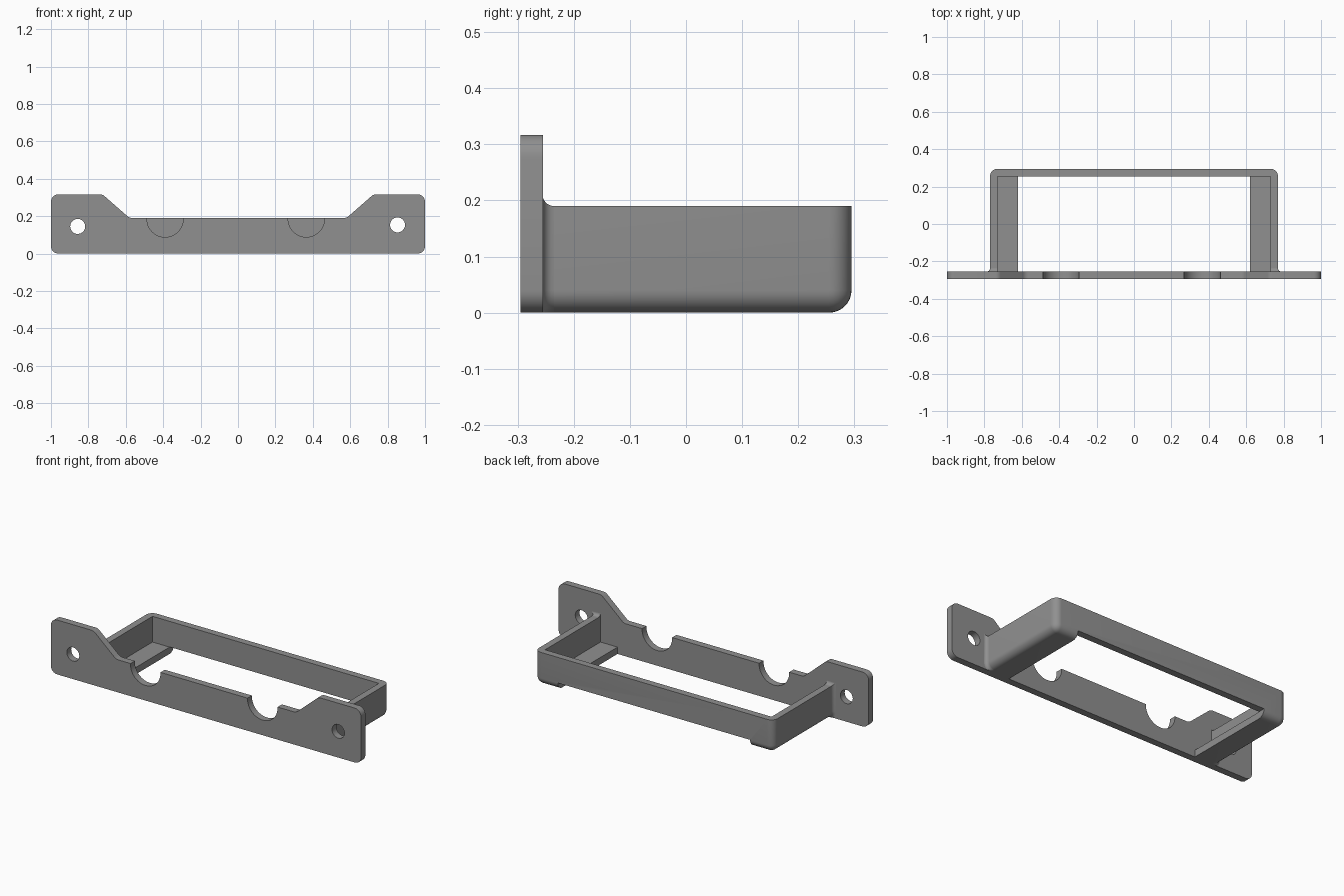
import bpy, bmesh, math

if "Cube" in bpy.data.objects:
    bpy.data.objects.remove(bpy.data.objects["Cube"])

grey = bpy.data.materials.new("mid grey")
grey.diffuse_color = (0.28, 0.28, 0.28, 1)
grey.use_nodes = True
grey.node_tree.nodes["Principled BSDF"].inputs["Base Color"].default_value = grey.diffuse_color


def finish(name, bm):
    bmesh.ops.recalc_face_normals(bm, faces=bm.faces)
    me = bpy.data.meshes.new(name)
    bm.to_mesh(me)
    bm.free()
    ob = bpy.data.objects.new(name, me)
    bpy.context.collection.objects.link(ob)
    me.materials.append(grey)
    return ob


def box(name, x0, x1, y0, y1, z0, z1, bevel=None, r=0.04):
    bm = bmesh.new()
    bmesh.ops.create_cube(bm, size=1)
    for v in bm.verts:
        v.co = (x1 if v.co.x > 0 else x0, y1 if v.co.y > 0 else y0, z1 if v.co.z > 0 else z0)
    if bevel:
        edges = [e for e in bm.edges if bevel((e.verts[0].co + e.verts[1].co) / 2)]
        bmesh.ops.bevel(bm, geom=edges, offset=r, segments=8, profile=0.5, affect='EDGES')
    return finish(name, bm)


def cylinder(name, x, z, r):
    bpy.ops.mesh.primitive_cylinder_add(vertices=48, radius=r, depth=0.3,
                                        location=(x, -0.275, z), rotation=(math.pi / 2, 0, 0))
    ob = bpy.context.object
    ob.name = name
    return ob


def cut(ob, cutters):
    bpy.context.view_layer.objects.active = ob
    for c in cutters:
        m = ob.modifiers.new("cut", 'BOOLEAN')
        m.operation, m.solver, m.object = 'DIFFERENCE', 'EXACT', c
        bpy.ops.object.modifier_apply(modifier=m.name)
    for c in cutters:
        bpy.data.objects.remove(c)


def smooth(ob):
    bpy.ops.object.select_all(action='DESELECT')
    ob.select_set(True)
    bpy.context.view_layer.objects.active = ob
    bpy.ops.object.shade_smooth_by_angle(angle=math.radians(30))


def rounded(corners, segments=8):
    """Round each (x, z, radius) corner of an outline."""
    out = []
    n = len(corners)
    for i, (x, z, r) in enumerate(corners):
        ax, az = corners[i - 1][0] - x, corners[i - 1][1] - z
        bx, bz = corners[(i + 1) % n][0] - x, corners[(i + 1) % n][1] - z
        la, lb = math.hypot(ax, az), math.hypot(bx, bz)
        ax, az, bx, bz = ax / la, az / la, bx / lb, bz / lb
        half = math.acos(ax * bx + az * bz) / 2
        t, d = r / math.tan(half), r / math.sin(half)
        lm = math.hypot(ax + bx, az + bz)
        cx, cz = x + (ax + bx) / lm * d, z + (az + bz) / lm * d
        a0 = math.atan2(z + az * t - cz, x + ax * t - cx)
        a1 = math.atan2(z + bz * t - cz, x + bx * t - cx)
        sweep = (a1 - a0 + math.pi) % (2 * math.pi) - math.pi
        for k in range(segments + 1):
            a = a0 + sweep * k / segments
            out.append((cx + r * math.cos(a), cz + r * math.sin(a)))
    return out


# Mounting plate with raised ears
half = [(1, 0, 0.04), (1, 0.317, 0.04), (0.725, 0.317, 0.04), (0.58, 0.19, 0.04)]
outline = rounded(half + [(-x, z, r) for x, z, r in reversed(half)])
bm = bmesh.new()
face = bm.faces.new([bm.verts.new((x, -0.295, z)) for x, z in outline])
ext = bmesh.ops.extrude_face_region(bm, geom=[face])
bmesh.ops.translate(bm, vec=(0, 0.04, 0),
                    verts=[g for g in ext["geom"] if isinstance(g, bmesh.types.BMVert)])
plate = finish("mounting_plate", bm)
# Cable notches and screw holes
cut(plate, [cylinder("notch_cutter", -0.39, 0.185, 0.097),
            cylinder("notch_cutter", 0.365, 0.185, 0.097),
            cylinder("hole_cutter", -0.857, 0.145, 0.04),
            cylinder("hole_cutter", 0.853, 0.153, 0.04)])
smooth(plate)

# Three-sided frame with rounded outer edges, open bottom and side ledges
frame = box("frame_with_ledges", -0.77, 0.77, -0.256, 0.295, 0, 0.19,
            bevel=lambda c: (c.z < 0.01 and c.y > -0.2)
            or (c.y > 0.2 and abs(c.x) > 0.7 and c.z < 0.15))
cut(frame, [box("pocket_cutter", -0.73, 0.73, -0.5, 0.255, 0.04, 0.5),
            box("opening_cutter", -0.62, 0.62, -0.5, 0.5, -0.5, 0.041)])
smooth(frame)

# Concave fillets where the side walls meet the plate
R, STEPS = 0.02, 6
for side, label in ((-1, "left"), (1, "right")):
    bm = bmesh.new()
    rings = []
    for i in range(STEPS + 1):
        a = math.pi / 2 * i / STEPS
        y, d = -0.2555 + R * (1 - math.cos(a)), R * (1 - math.sin(a))
        pts = [(0.73, 0.19 + d), (0.77 + d, 0.19 + d)]
        for k in range(9):
            b = math.pi / 2 * k / 8
            pts.append((0.73 + (0.04 + d) * math.cos(b), max(0, 0.04 - (0.04 + d) * math.sin(b))))
        rings.append([bm.verts.new((side * x, y, z)) for x, z in pts])
    for p, q in zip(rings, rings[1:]):
        for j in range(len(p)):
            k = (j + 1) % len(p)
            bm.faces.new((p[j], p[k], q[k], q[j]))
    bm.faces.new(rings[0])
    bm.faces.new(rings[-1])
    smooth(finish(label + "_wall_fillet", bm))
